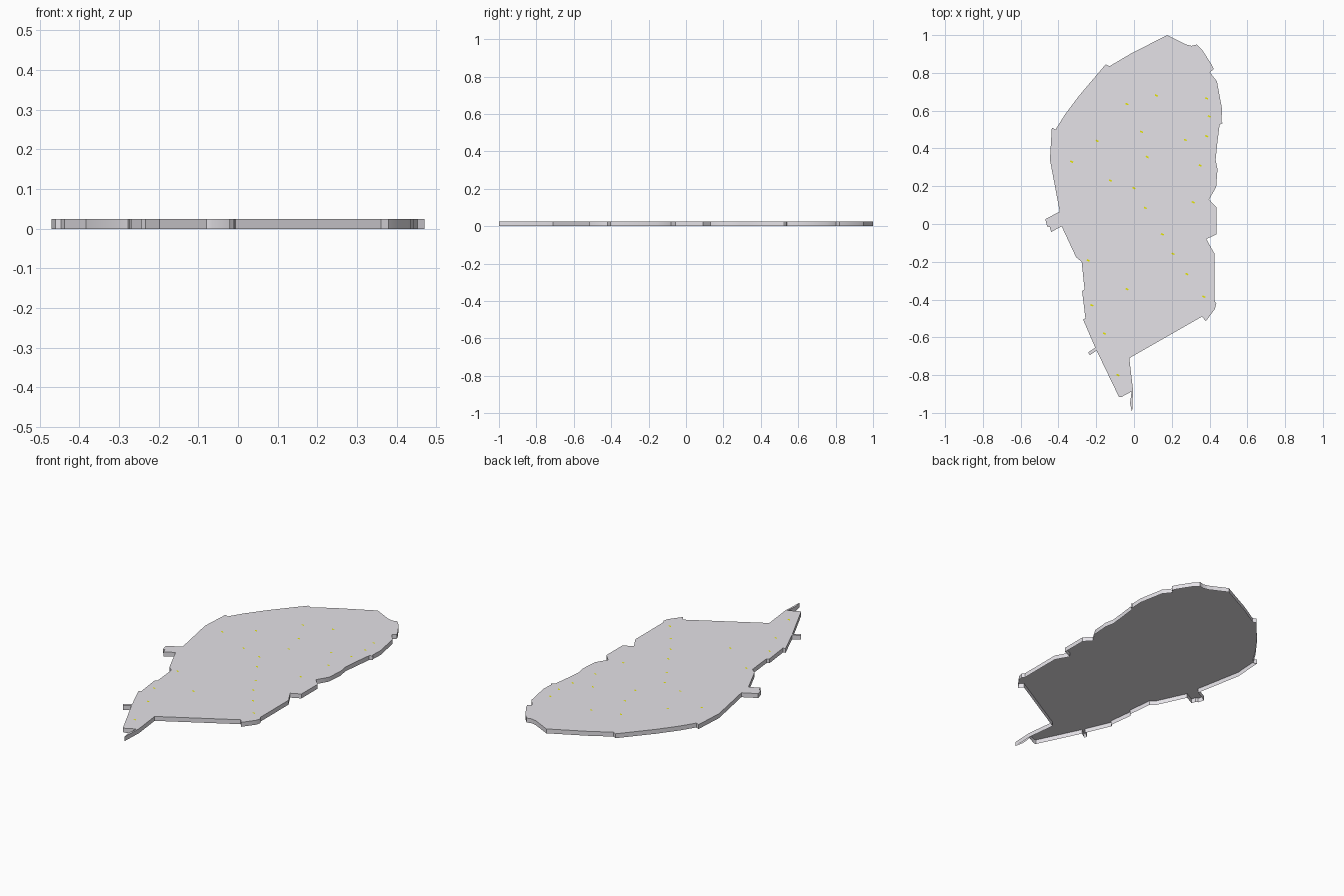
import bpy, bmesh, math

if "Cube" in bpy.data.objects:
    bpy.data.objects.remove(bpy.data.objects["Cube"])

THICK = 0.025


def material(name, rgb):
    m = bpy.data.materials.new(name)
    m.diffuse_color = (*rgb, 1)
    m.use_nodes = True
    m.node_tree.nodes["Principled BSDF"].inputs["Base Color"].default_value = m.diffuse_color
    return m


grey = material("pale_grey", (0.78, 0.76, 0.80))
yellow = material("yellow", (0.80, 0.80, 0.0))


def add_object(name, bm, mat):
    me = bpy.data.meshes.new(name)
    bm.to_mesh(me)
    bm.free()
    me.materials.append(mat)
    ob = bpy.data.objects.new(name, me)
    bpy.context.collection.objects.link(ob)
    return ob


def open_slab(name, points, height, mat):
    """Flat top with thin walls around it, open underneath."""
    bm = bmesh.new()
    low = [bm.verts.new((x, y, 0)) for x, y in points]
    high = [bm.verts.new((x, y, height)) for x, y in points]
    bm.faces.new(high)
    for i in range(len(points)):
        j = (i + 1) % len(points)
        bm.faces.new((low[i], low[j], high[j], high[i]))
    bmesh.ops.recalc_face_normals(bm, faces=bm.faces)
    return add_object(name, bm, mat)


# Outline, right edge from the top point down to the tail
right_edge = [
    (.175, 1), (.275, .95), (.305, .943), (.333, .95), (.362, .92), (.407, .85),
    (.422, .82), (.402, .803), (.439, .755), (.466, .61), (.463, .54), (.47, .535),
    (.453, .525), (.44, .42), (.432, .34), (.442, .29), (.435, .195), (.397, .13),
    (.436, .09), (.436, -.055), (.383, -.08), (.425, -.155), (.425, -.405),
    (.436, -.42), (.428, -.45), (.38, -.515), (.36, -.49), (-.025, -.71),
    (-.005, -.88), (-.01, -1), (-.021, -.95), (-.013, -.887), (-.065, -.915),
    (-.08, -.915)]

# Outline, left edge from the tail back up to the top point
left_edge = [
    (-.198, -.67), (-.233, -.694), (-.243, -.68), (-.205, -.655), (-.27, -.505),
    (-.257, -.5), (-.275, -.355), (-.262, -.345), (-.277, -.20), (-.307, -.175),
    (-.383, -.012), (-.438, -.042), (-.446, -.017), (-.46, -.012), (-.47, .025),
    (-.405, .06), (-.393, .065), (-.445, .34), (-.435, .51), (-.415, .50),
    (-.365, .58), (-.29, .68), (-.15, .845), (-.13, .835), (-.02, .9)]

slab = open_slab("slab", (right_edge + left_edge)[::-1], THICK, grey)
bpy.context.view_layer.objects.active = slab
slab.select_set(True)
bpy.ops.object.shade_smooth_by_angle(angle=math.radians(30))

# Small yellow marks scattered flush on the top
marks = [
    (-.037, .635), (.118, .68), (.385, .665), (.398, .57), (.04, .488),
    (.385, .465), (-.195, .44), (.272, .445), (.07, .355), (-.33, .33),
    (.35, .31), (-.125, .23), (0, .19), (.313, .115), (.06, .085),
    (.15, -.055), (.207, -.158), (-.243, -.193), (.28, -.265), (-.037, -.345),
    (.37, -.385), (-.223, -.43), (-.157, -.58), (-.085, -.80)]
bm = bmesh.new()
a = math.radians(-25)
ux, uy = .008 * math.cos(a), .008 * math.sin(a)
vx, vy = -.004 * math.sin(a), .004 * math.cos(a)
for x, y in marks:
    bm.faces.new([bm.verts.new((x + s * ux + t * vx, y + s * uy + t * vy, THICK + .0003))
                  for s, t in ((-1, -1), (1, -1), (1, 1), (-1, 1))])
add_object("surface_marks", bm, yellow)
